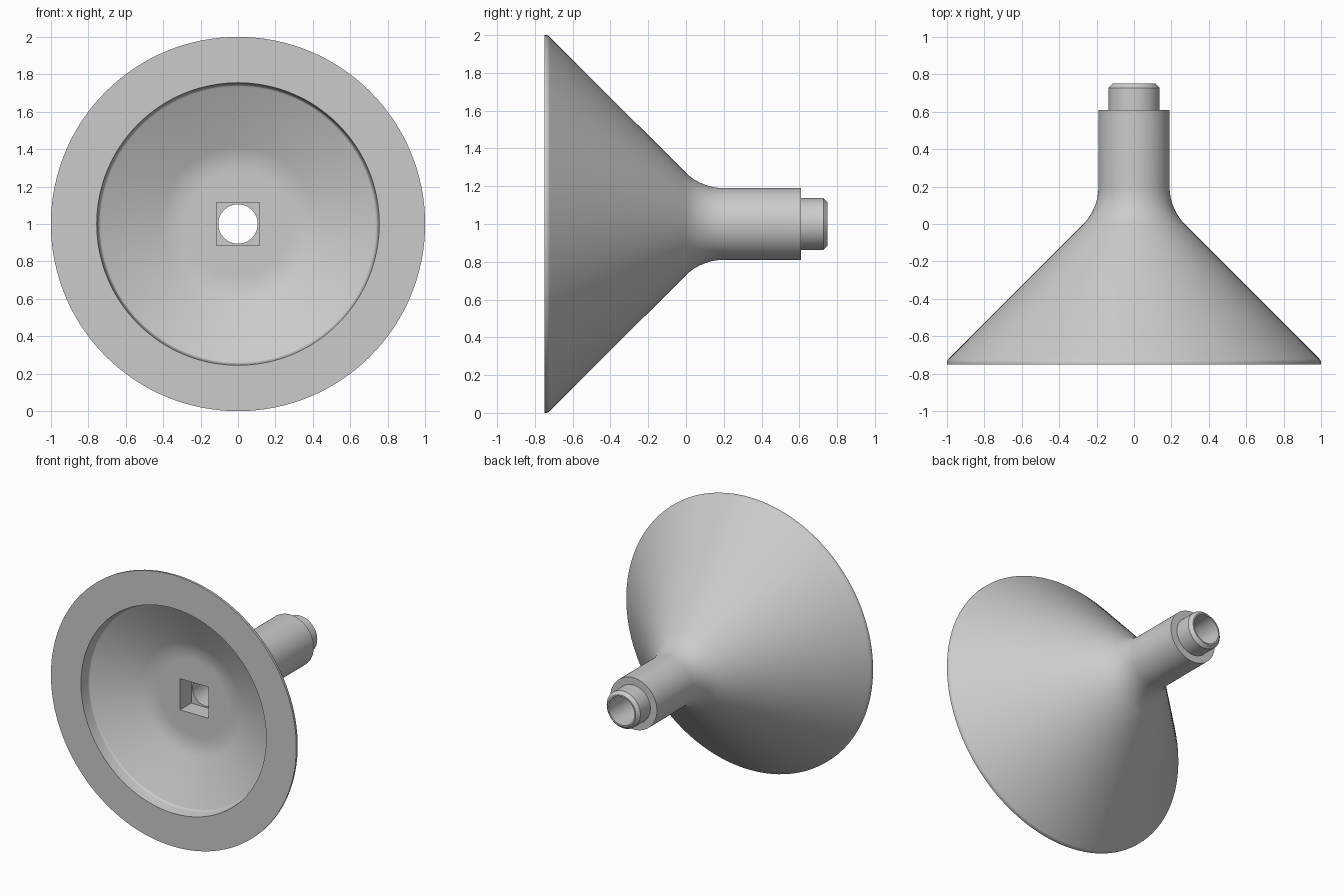
import bpy, bmesh, math
from mathutils import Matrix, Vector

if "Cube" in bpy.data.objects:
    bpy.data.objects.remove(bpy.data.objects["Cube"], do_unlink=True)

SEGMENTS = 128
AXIS_Z = 1.0

grey = bpy.data.materials.new("plain grey")
grey.use_nodes = True
colour = (0.6, 0.6, 0.6, 1)
grey.diffuse_color = colour
grey.node_tree.nodes["Principled BSDF"].inputs["Base Color"].default_value = colour


def fillet(prev, corner, nxt, radius, steps):
    """Points of an arc rounding the corner of a profile."""
    p, c, n = Vector(prev), Vector(corner), Vector(nxt)
    a, b = (p - c).normalized(), (n - c).normalized()
    half = a.angle(b) / 2
    centre = c + (a + b).normalized() * radius / math.sin(half)
    start = c + a * radius / math.tan(half) - centre
    end = c + b * radius / math.tan(half) - centre
    sweep = start.angle_signed(end)
    return [centre + Matrix.Rotation(-sweep * i / steps, 2) @ start
            for i in range(steps + 1)]


def new_object(name, bm):
    bmesh.ops.recalc_face_normals(bm, faces=bm.faces)
    mesh = bpy.data.meshes.new(name)
    bm.to_mesh(mesh)
    bm.free()
    mesh.materials.append(grey)
    obj = bpy.data.objects.new(name, mesh)
    bpy.context.collection.objects.link(obj)
    return obj


def lathe(name, profile):
    """Spin (radius, y) points around the horizontal y axis."""
    bm = bmesh.new()
    verts = [bm.verts.new((r, y, AXIS_Z)) for r, y in profile]
    edges = [bm.edges.new(pair) for pair in zip(verts, verts[1:])]
    bmesh.ops.spin(bm, geom=verts + edges, cent=(0, 0, AXIS_Z), axis=(0, 1, 0),
                   angle=math.tau, steps=SEGMENTS)
    bmesh.ops.remove_doubles(bm, verts=bm.verts, dist=1e-5)
    return new_object(name, bm)


# Corners of the dished front, flared back, neck and spigot
floor, dish_edge, dish_lip = (0.35, -0.51), (0.745, -0.67), (0.755, -0.75)
rim_front, rim_back = (1.0, -0.75), (1.0, -0.73)
neck_base, neck_end = (0.19, 0.08), (0.19, 0.61)

profile = [(0, floor[1]), (0.25, floor[1])]
profile += fillet((0, floor[1]), floor, dish_edge, 0.35, 12)
profile += fillet(floor, dish_edge, dish_lip, 0.02, 5)
profile += [dish_lip, rim_front]
profile += fillet(rim_front, rim_back, neck_base, 0.03, 5)
profile += fillet(rim_back, neck_base, neck_end, 0.29, 14)
profile += [neck_end, (0.137, 0.61), (0.137, 0.727), (0.115, 0.75), (0, 0.75)]
body = lathe("flared_body", profile)

# Cutters for the square socket and the round through bore
bore = lathe("bore_cutter", [(0, -1), (0.105, -1), (0.105, 1), (0, 1)])
bm = bmesh.new()
bmesh.ops.create_cube(bm, size=1, matrix=Matrix.Translation((0, -0.505, AXIS_Z))
                      @ Matrix.Diagonal((0.23, 0.25, 0.23, 1)))
socket = new_object("socket_cutter", bm)

bpy.ops.object.select_all(action="DESELECT")
bpy.context.view_layer.objects.active = body
body.select_set(True)
for cutter in (socket, bore):
    cut = body.modifiers.new(cutter.name, "BOOLEAN")
    cut.operation, cut.solver, cut.object = "DIFFERENCE", "EXACT", cutter
    bpy.ops.object.modifier_apply(modifier=cut.name)
    bpy.data.objects.remove(cutter, do_unlink=True)

bpy.ops.object.shade_smooth_by_angle(angle=math.radians(30))
